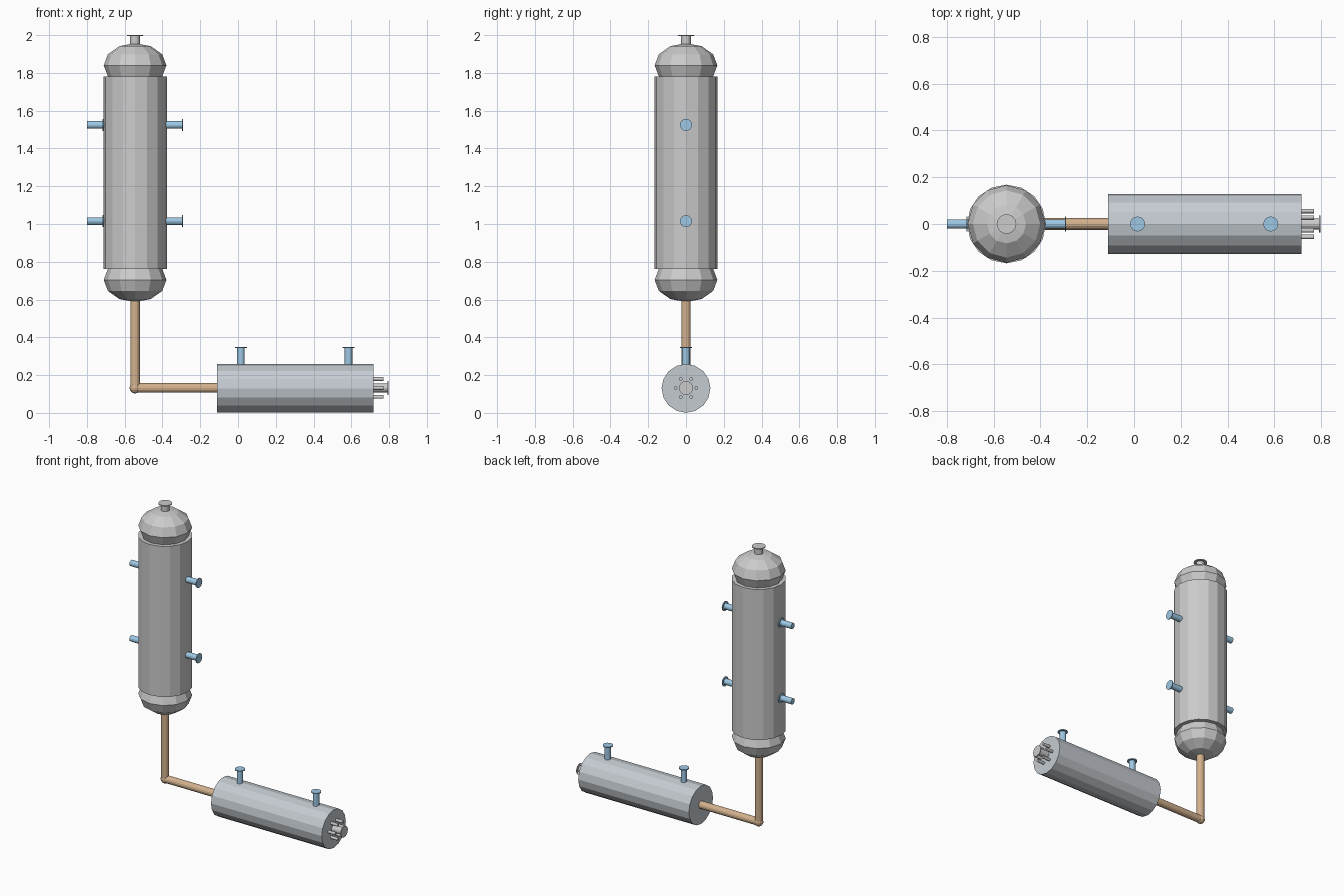
import bpy, bmesh, math
from mathutils import Vector, Matrix

if "Cube" in bpy.data.objects:
    bpy.data.objects.remove(bpy.data.objects["Cube"])


def material(name, rgb):
    m = bpy.data.materials.new(name)
    m.diffuse_color = (*rgb, 1)
    m.use_nodes = True
    m.node_tree.nodes["Principled BSDF"].inputs["Base Color"].default_value = m.diffuse_color
    return m


BLUE = material("nozzle_blue", (0.34, 0.58, 0.78))
COPPER = material("pipe_copper", (0.65, 0.44, 0.27))
STEEL = material("exchanger_steel", (0.56, 0.60, 0.64))


def finish(name, bm, mat):
    me = bpy.data.meshes.new(name)
    bm.to_mesh(me)
    bm.free()
    ob = bpy.data.objects.new(name, me)
    bpy.context.collection.objects.link(ob)
    if mat:
        me.materials.append(mat)
    return ob


def add_rod(bm, a, b, r, sides):
    a, b = Vector(a), Vector(b)
    d = b - a
    rot = d.to_track_quat('Z', 'Y').to_matrix().to_4x4()
    bmesh.ops.create_cone(bm, cap_ends=True, segments=sides, radius1=r, radius2=r,
                          depth=d.length, matrix=Matrix.Translation((a + b) / 2) @ rot)


def rod(name, a, b, r, sides=16, mat=None):
    bm = bmesh.new()
    add_rod(bm, a, b, r, sides)
    return finish(name, bm, mat)


def ball(name, c, r, rz, seg, rings, mat=None):
    bm = bmesh.new()
    bmesh.ops.create_uvsphere(bm, u_segments=seg, v_segments=rings, radius=1,
                              matrix=Matrix.Translation(c) @ Matrix.Diagonal((r, r, rz, 1)))
    return finish(name, bm, mat)


def nozzle(name, a, b, flange_end, r=0.02, fr=0.032, mat=BLUE):
    # short pipe with a thin flange disc centred near flange_end
    bm = bmesh.new()
    add_rod(bm, a, b, r, 16)
    u = (Vector(b) - Vector(a)).normalized() * 0.003
    f = Vector(flange_end)
    add_rod(bm, f - u, f + u, fr, 16)
    return finish(name, bm, mat)


CX, PZ = -0.545, 0.132      # column axis, exchanger axis height

# column with domed ends
rod("column_shell", (CX, 0, 0.763), (CX, 0, 1.782), 0.168)
ball("column_top_dome", (CX, 0, 1.84), 0.166, 0.117, 12, 6)
ball("column_bottom_dome", (CX, 0, 0.704), 0.166, 0.117, 12, 6)
nozzle("column_top_nozzle", (CX, 0, 1.93), (CX, 0, 2.0), (CX, 0, 1.997), 0.026, 0.042, None)

# side nozzles: flange outside on the right, against the shell on the left
for i, z in enumerate((1.015, 1.525)):
    nozzle(f"right_nozzle_{i}", (CX + 0.16, 0, z), (-0.29, 0, z), (-0.293, 0, z))
    nozzle(f"left_nozzle_{i}", (-0.80, 0, z), (CX - 0.16, 0, z), (-0.714, 0, z))

# connecting pipe with elbow
rod("vertical_pipe", (CX, 0, PZ), (CX, 0, 0.605), 0.025, 16, COPPER)
rod("horizontal_pipe", (CX, 0, PZ), (-0.10, 0, PZ), 0.025, 16, COPPER)
ball("pipe_elbow", (CX, 0, PZ), 0.029, 0.029, 12, 8, COPPER)

# horizontal exchanger
rod("exchanger_shell", (-0.112, 0, PZ - 0.002), (0.717, 0, PZ - 0.002), 0.129, 16, STEEL)
for i, x in enumerate((0.015, 0.585)):
    nozzle(f"exchanger_nozzle_{i}", (x, 0, 0.25), (x, 0, 0.35), (x, 0, 0.347))

# end nozzle and ring of tube ends
nozzle("end_nozzle", (0.71, 0, PZ), (0.797, 0, PZ), (0.794, 0, PZ), 0.024, 0.037, None)
for i in range(6):
    t = i * math.pi / 3
    y, z = 0.055 * math.cos(t), PZ + 0.055 * math.sin(t)
    rod(f"tube_end_{i}", (0.71, y, z), (0.77, y, z), 0.0095, 12)
